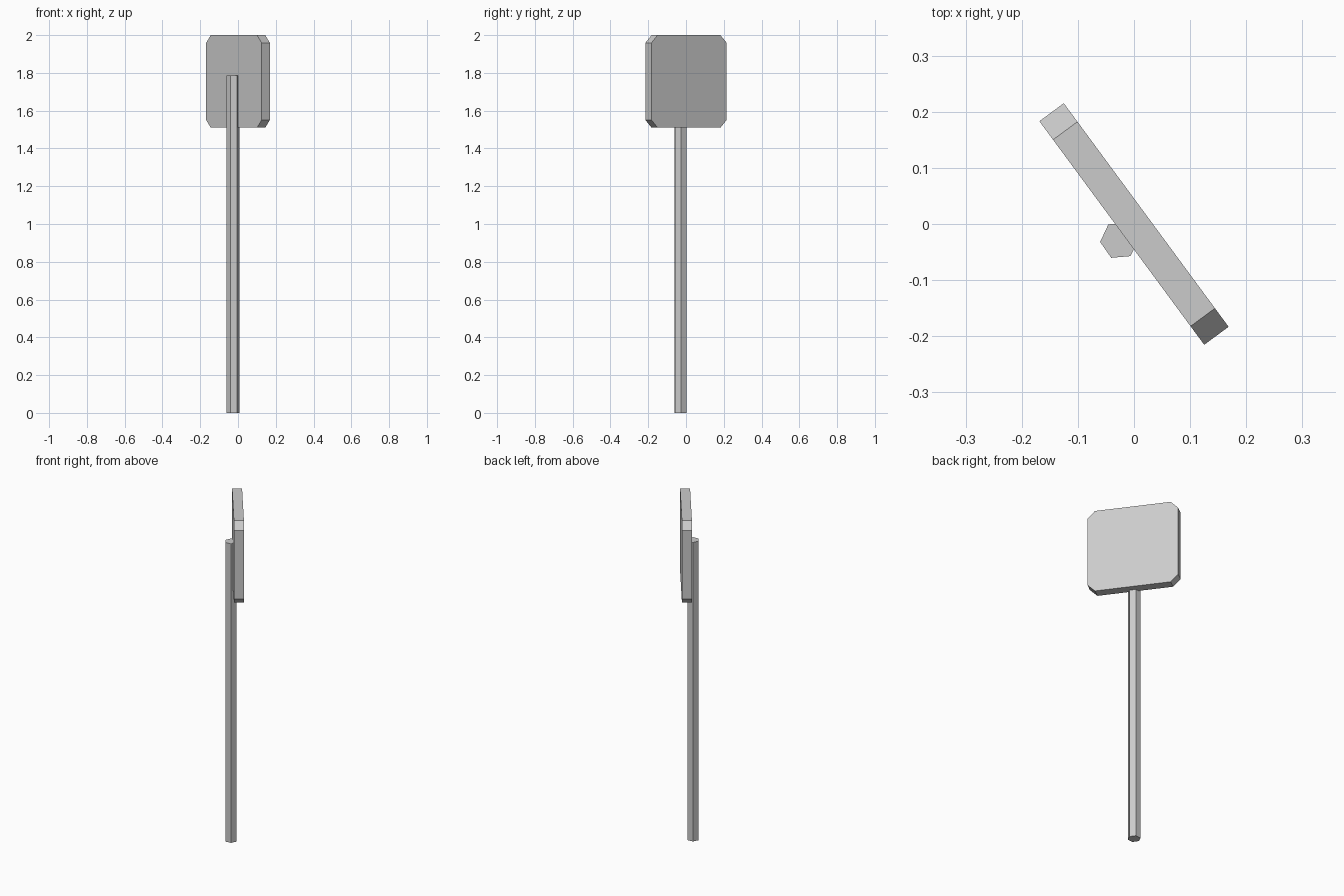
import bpy, bmesh, math
from mathutils import Matrix

cube = bpy.data.objects.get("Cube")
if cube:
    bpy.data.objects.remove(cube, do_unlink=True)

# Single plain grey metal
GREY = (0.6, 0.6, 0.6, 1)
grey = bpy.data.materials.new("grey metal")
grey.use_nodes = True
grey.diffuse_color = GREY
grey.node_tree.nodes["Principled BSDF"].inputs["Base Color"].default_value = GREY


def add_prism(name, outline, depth, matrix):
    """Extrude a flat outline along its local z, centred, and place it."""
    bm = bmesh.new()
    face = bm.faces.new([bm.verts.new((x, y, -depth / 2)) for x, y in outline])
    top = bmesh.ops.extrude_face_region(bm, geom=[face])["geom"]
    bmesh.ops.translate(bm, vec=(0, 0, depth),
                        verts=[v for v in top if isinstance(v, bmesh.types.BMVert)])
    bmesh.ops.recalc_face_normals(bm, faces=bm.faces)
    mesh = bpy.data.meshes.new(name)
    bm.to_mesh(mesh)
    bm.free()
    mesh.materials.append(grey)
    obj = bpy.data.objects.new(name, mesh)
    obj.matrix_world = matrix
    bpy.context.collection.objects.link(obj)
    return obj


# Six-sided post
radius, height = 0.0345, 1.785
hexagon = [(radius * math.cos(math.radians(5 + 60 * i)),
            radius * math.sin(math.radians(5 + 60 * i))) for i in range(6)]
add_prism("post", hexagon, height, Matrix.Translation((-0.026, -0.029, height / 2)))

# Square board with clipped corners, turned about the vertical
w, h, c = 0.2475, 0.245, 0.041
octagon = [(w - c, -h), (w, c - h), (w, h - c), (w - c, h),
           (c - w, h), (-w, h - c), (-w, c - h), (c - w, -h)]
turn = Matrix.Rotation(math.radians(-53.6), 4, "Z")
stand_up = Matrix.Rotation(math.radians(90), 4, "X")
add_prism("sign_board", octagon, 0.054,
          Matrix.Translation((0, 0, 2 - h)) @ turn @ stand_up)
